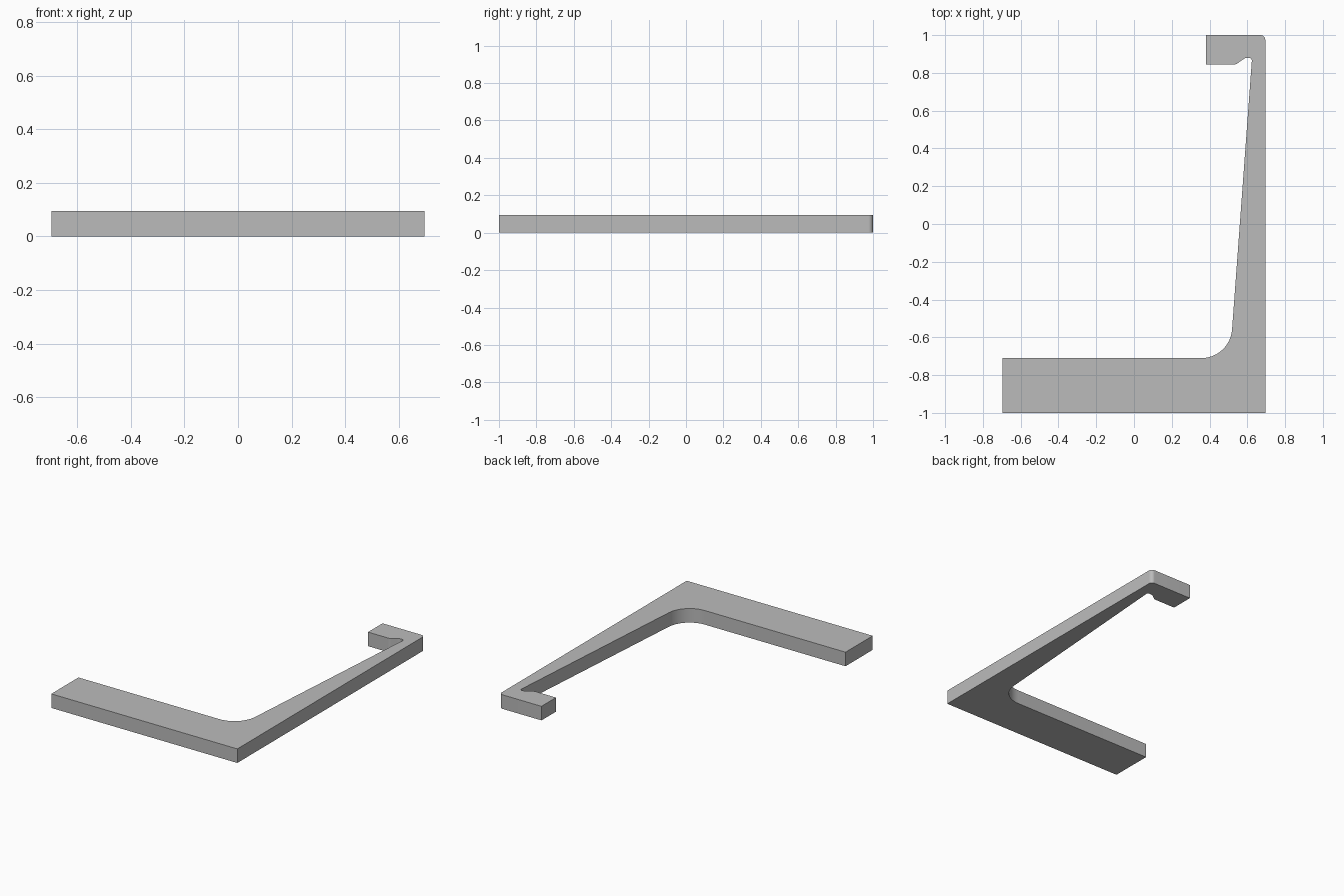
import bpy, bmesh, math
from mathutils import Vector

cube = bpy.data.objects.get("Cube")
if cube:
    bpy.data.objects.remove(cube, do_unlink=True)

THICKNESS = 0.095

# Corners of the bracket outline, counter-clockwise: x, y, fillet radius
CORNERS = [
    (-0.695, -1.0, 0), (0.695, -1.0, 0),            # foot, front edge
    (0.695, 1.0, 0.025),                            # outer top corner
    (0.38, 1.0, 0), (0.38, 0.845, 0),               # hook tip
    (0.54, 0.845, 0.03), (0.588, 0.879, 0.03),      # hook relief
    (0.625, 0.879, 0.014),                          # hook root
    (0.508, -0.71, 0.163),                          # large inner fillet
    (-0.695, -0.71, 0),                             # foot, back edge
]


def rounded_outline(corners, steps=12):
    """Replace every corner that has a radius with a tangent arc."""
    points = []
    for i, (x, y, radius) in enumerate(corners):
        corner = Vector((x, y))
        if not radius:
            points.append(corner)
            continue
        before = (Vector(corners[i - 1][:2]) - corner).normalized()
        after = (Vector(corners[(i + 1) % len(corners)][:2]) - corner).normalized()
        half = before.angle(after) / 2
        center = corner + (before + after).normalized() * radius / math.sin(half)
        start = corner + before * radius / math.tan(half) - center
        end = corner + after * radius / math.tan(half) - center
        sweep = math.atan2(start.x * end.y - start.y * end.x, start.dot(end))
        for k in range(steps + 1):
            a = math.atan2(start.y, start.x) + sweep * k / steps
            points.append(center + radius * Vector((math.cos(a), math.sin(a))))
    return points


# Extrude the outline into a flat bracket
bm = bmesh.new()
base = bm.faces.new([bm.verts.new((p.x, p.y, 0)) for p in rounded_outline(CORNERS)])
top = bmesh.ops.extrude_face_region(bm, geom=[base], use_keep_orig=True)
bmesh.ops.translate(bm, vec=(0, 0, THICKNESS),
                    verts=[g for g in top["geom"] if isinstance(g, bmesh.types.BMVert)])
bmesh.ops.recalc_face_normals(bm, faces=bm.faces)
mesh = bpy.data.meshes.new("hook_bracket")
bm.to_mesh(mesh)
bm.free()
bracket = bpy.data.objects.new("hook_bracket", mesh)
bpy.context.collection.objects.link(bracket)

# Plain grey finish
grey = bpy.data.materials.new("plain_grey")
grey.use_nodes = True
color = (0.5, 0.5, 0.5, 1)
grey.diffuse_color = color
grey.node_tree.nodes["Principled BSDF"].inputs["Base Color"].default_value = color
mesh.materials.append(grey)

# Smooth fillets, sharp edges
bpy.ops.object.select_all(action="DESELECT")
bracket.select_set(True)
bpy.context.view_layer.objects.active = bracket
bpy.ops.object.shade_smooth_by_angle(angle=math.radians(30))
